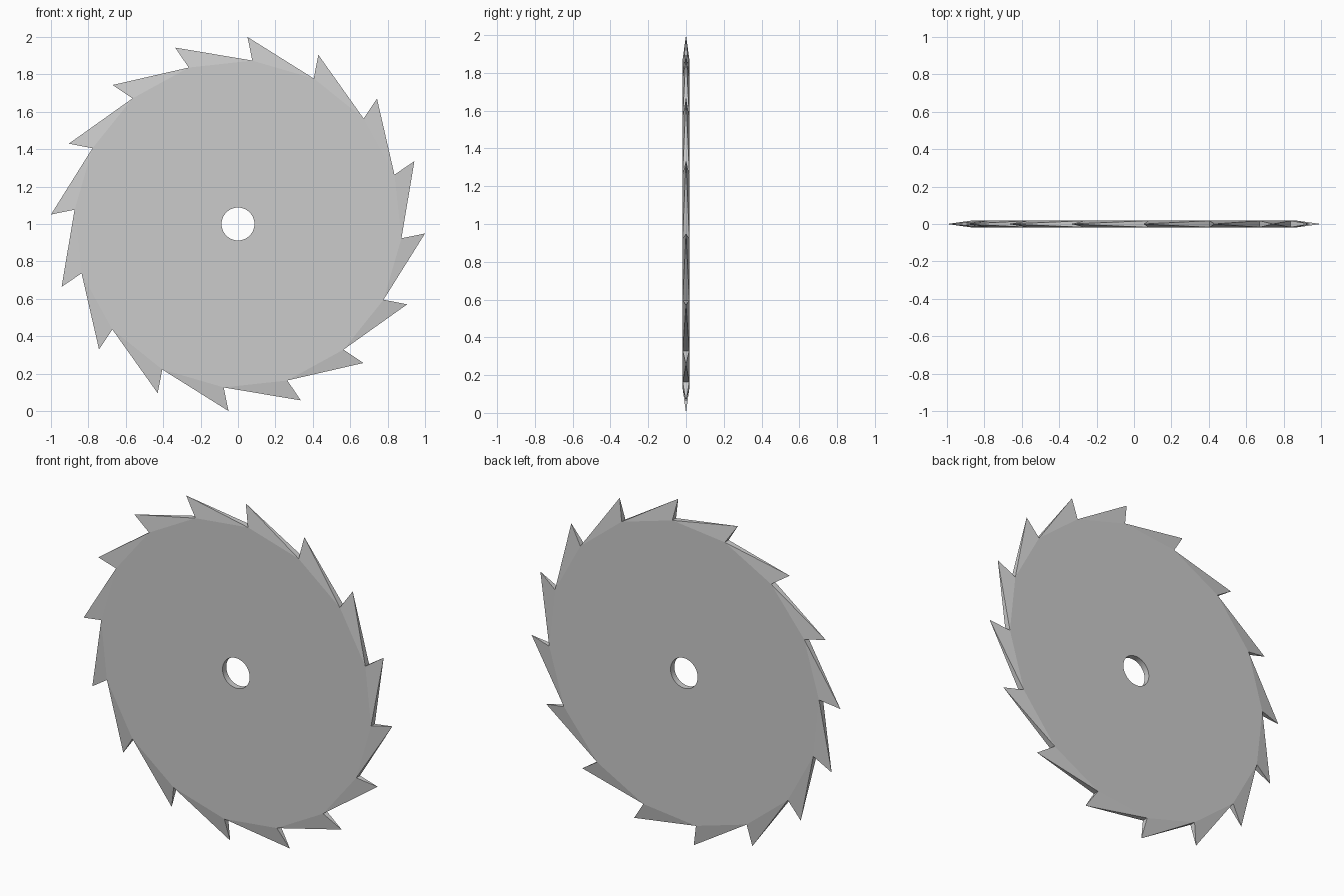
import bpy, bmesh
from math import sin, cos, radians, tau

if "Cube" in bpy.data.objects:
    bpy.data.objects.remove(bpy.data.objects["Cube"])

TEETH = 16
ROOT_R, TIP_R, HOLE_R = 0.877, 1.0013, 0.088
HALF = 0.0175                      # half of the plate thickness
ROOT_A, TIP_A = radians(85.0), radians(87.1)
STEP = tau / TEETH
SUB = 3                            # hole segments per tooth

bm = bmesh.new()


def ring(radius, start, count, y):
    """Ring of vertices in the XZ plane, counted clockwise from the front."""
    return [bm.verts.new((radius * cos(start - i * tau / count), y,
                          1 + radius * sin(start - i * tau / count)))
            for i in range(count)]


# Plate outlines, hole outlines and tooth tips
rim_f, rim_b = (ring(ROOT_R, ROOT_A, TEETH, y) for y in (-HALF, HALF))
hole_f, hole_b = (ring(HOLE_R, ROOT_A, TEETH * SUB, y) for y in (-HALF, HALF))
tips = ring(TIP_R, TIP_A, TEETH, 0)

for i in range(TEETH):
    j = (i + 1) % TEETH
    # Flat sides of the plate
    for rim, hole in ((rim_f, hole_f), (rim_b, hole_b)):
        inner = [hole[(i * SUB + k) % (TEETH * SUB)] for k in range(SUB, -1, -1)]
        bm.faces.new([rim[i], rim[j]] + inner)
    # Pointed tooth: a four-sided pyramid on each rim segment
    base = [rim_f[i], rim_f[j], rim_b[j], rim_b[i]]
    for k in range(4):
        bm.faces.new((base[k], base[(k + 1) % 4], tips[i]))

# Wall of the centre hole
n = TEETH * SUB
for i in range(n):
    j = (i + 1) % n
    bm.faces.new((hole_f[i], hole_f[j], hole_b[j], hole_b[i])).smooth = True

bmesh.ops.recalc_face_normals(bm, faces=bm.faces)
mesh = bpy.data.meshes.new("saw_blade")
bm.to_mesh(mesh)
bm.free()
blade = bpy.data.objects.new("saw_blade", mesh)
bpy.context.collection.objects.link(blade)
